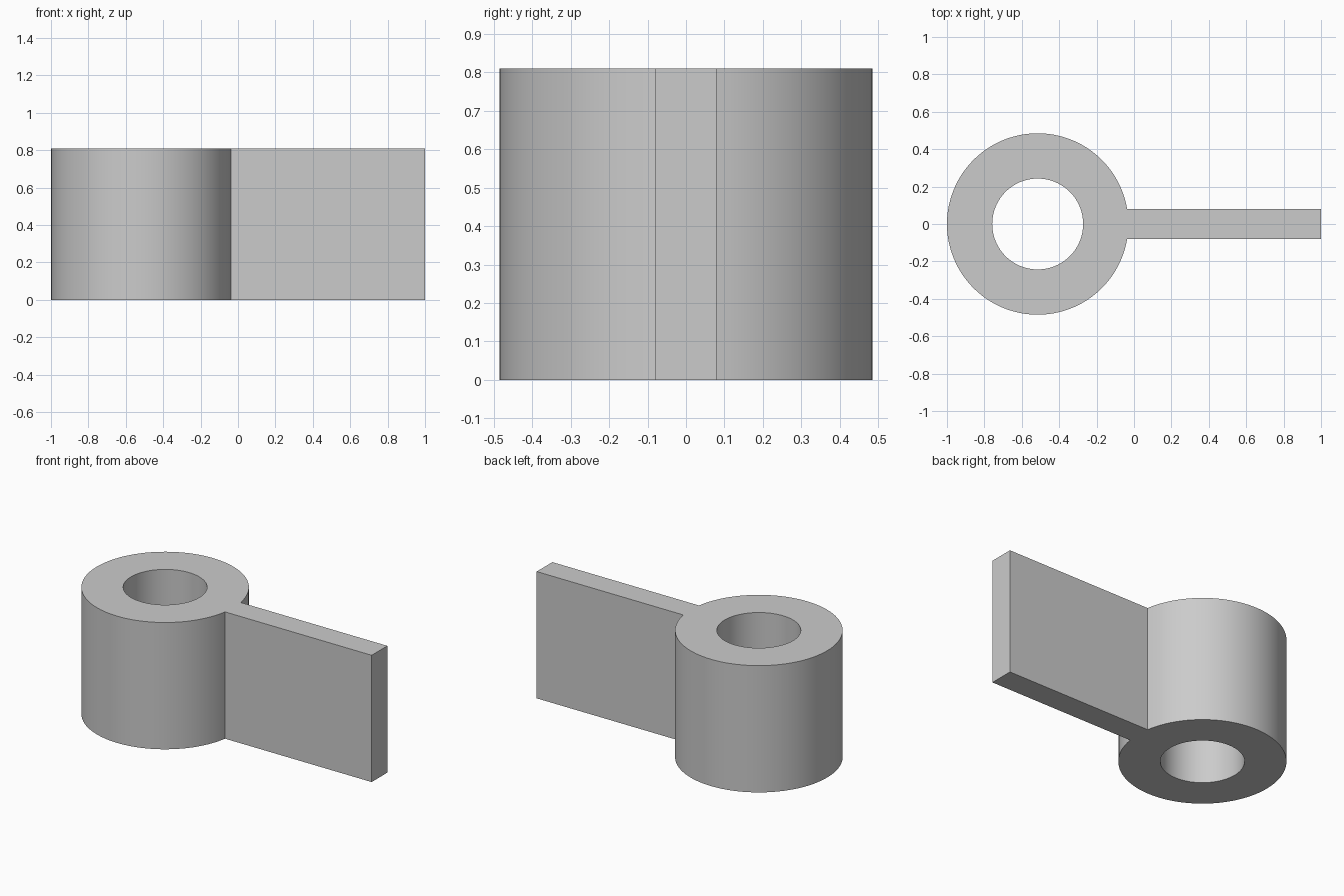
import bpy
import bmesh
from math import asin, cos, sin, pi, radians

cube = bpy.data.objects.get("Cube")
if cube:
    bpy.data.objects.remove(cube, do_unlink=True)

CENTRE_X = -0.515
OUTER_R, HOLE_R = 0.485, 0.243
HEIGHT = 0.81
HALF_PLATE = 0.079
ARC_STEPS, ROOT_STEPS = 92, 6

grey = bpy.data.materials.new("plain_grey")
grey.use_nodes = True
colour = (0.6, 0.6, 0.6, 1)
grey.diffuse_color = colour
grey.node_tree.nodes["Principled BSDF"].inputs["Base Color"].default_value = colour

bm = bmesh.new()


def arc(radius, start, end, steps):
    angles = [start + (end - start) * i / steps for i in range(steps + 1)]
    return [bm.verts.new((CENTRE_X + radius * cos(a), radius * sin(a), 0)) for a in angles]


# Ring section, open where the plate joins it
root = asin(HALF_PLATE / OUTER_R)
outer = arc(OUTER_R, root, 2 * pi - root, ARC_STEPS)
inner = arc(HOLE_R, root, 2 * pi - root, ARC_STEPS)
for i in range(ARC_STEPS):
    bm.faces.new((inner[i], outer[i], outer[i + 1], inner[i + 1]))

# Plate section, closing the rest of the hole
hole_side = arc(HOLE_R, -root, root, ROOT_STEPS)[1:-1]
tip = [bm.verts.new((1, y, 0)) for y in (-HALF_PLATE, HALF_PLATE)]
bm.faces.new([outer[-1], *tip, outer[0], inner[0], *reversed(hole_side), inner[-1]])
bmesh.ops.remove_doubles(bm, verts=bm.verts, dist=1e-5)
loose = [v for v in bm.verts if not v.link_faces]
bmesh.ops.delete(bm, geom=loose, context="VERTS")

# Raise the section to full height
raised = bmesh.ops.extrude_face_region(bm, geom=bm.faces[:], use_keep_orig=True)
top = [g for g in raised["geom"] if isinstance(g, bmesh.types.BMVert)]
bmesh.ops.translate(bm, verts=top, vec=(0, 0, HEIGHT))
bmesh.ops.recalc_face_normals(bm, faces=bm.faces)

mesh = bpy.data.meshes.new("sleeve_with_plate")
bm.to_mesh(mesh)
bm.free()
mesh.materials.append(grey)
body = bpy.data.objects.new("sleeve_with_plate", mesh)
bpy.context.collection.objects.link(body)

# Smooth round walls, crisp edges
bpy.ops.object.select_all(action="DESELECT")
body.select_set(True)
bpy.context.view_layer.objects.active = body
bpy.ops.object.shade_smooth_by_angle(angle=radians(30))
